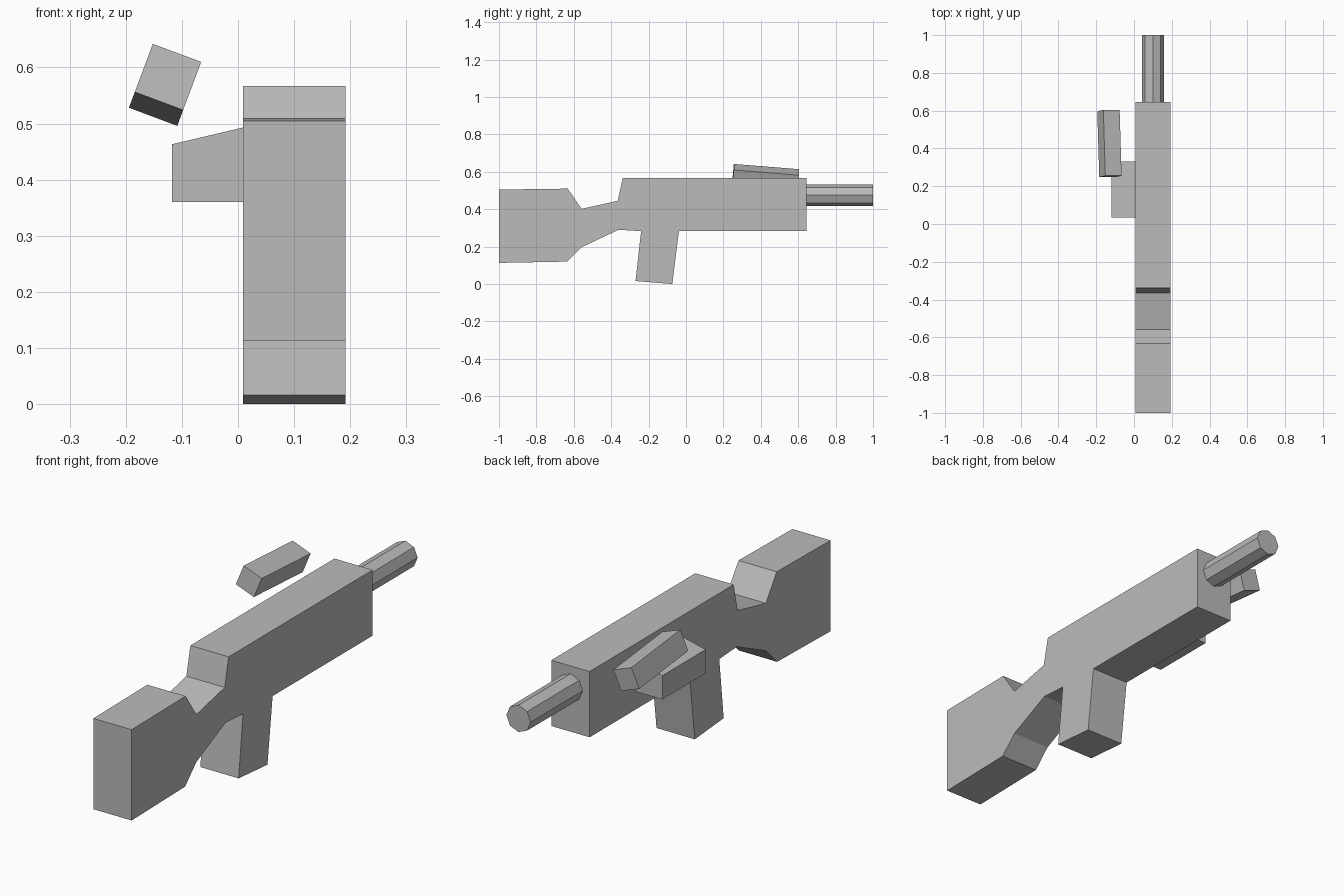
import bpy, bmesh, math

cube = bpy.data.objects.get("Cube")
if cube:
    bpy.data.objects.remove(cube, do_unlink=True)

grey = bpy.data.materials.new("plain_grey")
grey.use_nodes = True
COLOR = (0.5, 0.5, 0.5, 1)
grey.diffuse_color = COLOR
grey.node_tree.nodes["Principled BSDF"].inputs["Base Color"].default_value = COLOR


def extrude_profile(name, points, depth):
    """Make a flat-sided solid by sweeping a 3D outline along a vector."""
    bm = bmesh.new()
    face = bm.faces.new([bm.verts.new(p) for p in points])
    swept = bmesh.ops.extrude_face_region(bm, geom=[face], use_keep_orig=True)
    moved = [v for v in swept["geom"] if isinstance(v, bmesh.types.BMVert)]
    bmesh.ops.translate(bm, verts=moved, vec=depth)
    bmesh.ops.recalc_face_normals(bm, faces=bm.faces)
    mesh = bpy.data.meshes.new(name)
    bm.to_mesh(mesh)
    bm.free()
    mesh.materials.append(grey)
    obj = bpy.data.objects.new(name, mesh)
    bpy.context.collection.objects.link(obj)
    return obj


# Body with stock, neck, receiver and grip in one side outline (y, z)
LEFT, RIGHT = 0.192, 0.009
outline = [
    (-1, 0.505), (-0.632, 0.51), (-0.558, 0.402), (-0.365, 0.445),
    (-0.338, 0.567), (0.645, 0.567), (0.645, 0.283), (-0.038, 0.283),
    (-0.073, 0), (-0.27, 0.016), (-0.24, 0.283), (-0.36, 0.29),
    (-0.558, 0.197), (-0.635, 0.12), (-1, 0.113),
]
extrude_profile("body", [(RIGHT, y, z) for y, z in outline], (LEFT - RIGHT, 0, 0))

# Eight-sided barrel
ring = [math.tau * i / 8 for i in range(8)]
extrude_profile(
    "barrel",
    [(0.1 + 0.058 * math.cos(a), 0.645, 0.475 + 0.058 * math.sin(a)) for a in ring],
    (0, 0.355, 0))

# Side bracket with a sloping top
bracket = [(RIGHT, 0.36), (RIGHT, 0.493), (-0.118, 0.463), (-0.118, 0.36)]
extrude_profile("side_bracket", [(x, 0.035, z) for x, z in bracket], (0, 0.295, 0))

# Tilted sight block floating above the bracket
w, l = 0.046, 0.175
sight = extrude_profile(
    "sight_block", [(-w, -l, -w), (w, -l, -w), (w, -l, w), (-w, -l, w)], (0, 2 * l, 0))
sight.location = (-0.13, 0.426, 0.569)
sight.rotation_euler = (math.radians(-4.9), math.radians(20.5), 0)
